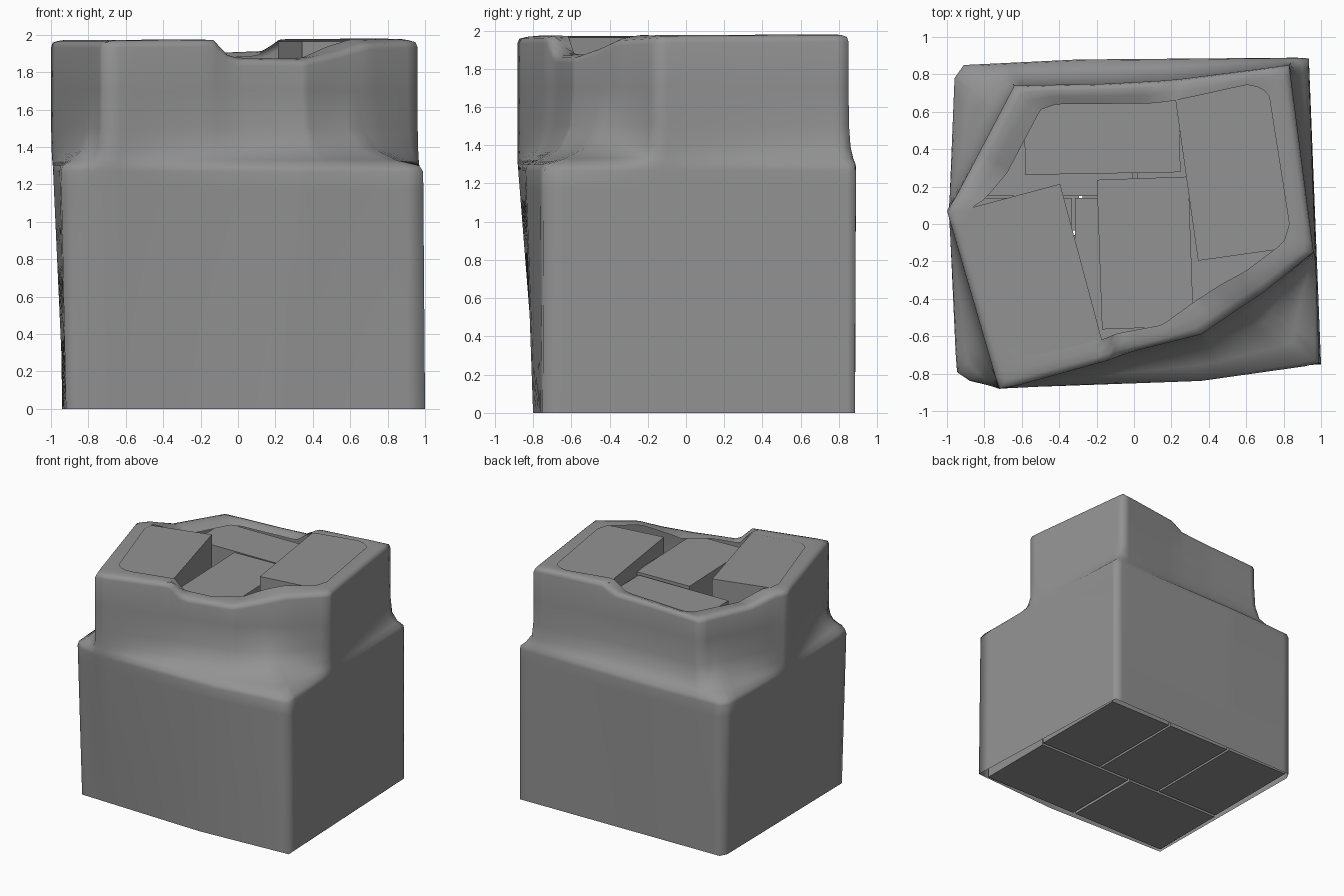
import bpy, bmesh, math
from mathutils import Vector, Matrix

if "Cube" in bpy.data.objects:
    bpy.data.objects.remove(bpy.data.objects["Cube"])

grey = bpy.data.materials.new("dark_grey")
grey.diffuse_color = (0.29, 0.29, 0.29, 1)
grey.use_nodes = True
grey.node_tree.nodes["Principled BSDF"].inputs["Base Color"].default_value = grey.diffuse_color


def mesh_object(name, bm):
    me = bpy.data.meshes.new(name)
    bm.normal_update()
    bm.to_mesh(me)
    bm.free()
    me.materials.append(grey)
    ob = bpy.data.objects.new(name, me)
    bpy.context.collection.objects.link(ob)
    return ob


def box(name, cx, cy, z0, z1, w, d, deg=0):
    bm = bmesh.new()
    bmesh.ops.create_cube(bm, size=1)
    bmesh.ops.scale(bm, vec=(w, d, z1 - z0), verts=bm.verts)
    bmesh.ops.rotate(bm, matrix=Matrix.Rotation(math.radians(deg), 3, 'Z'), verts=bm.verts)
    bmesh.ops.translate(bm, vec=(cx, cy, (z0 + z1) / 2), verts=bm.verts)
    return mesh_object(name, bm)


# two lower layers of cartons: three lengthwise, two crosswise, flipped on the second layer
for layer, (z0, z1, s, yl, yc) in enumerate([(0.0, 0.64, 1, .4, -.4), (0.65, 1.29, -1, -.295, .49)]):
    for i in range(3):
        box(f"carton_{layer}_long_{i}", s * (-0.59 + 0.61 * i), yl, z0, z1, 0.59, 0.87)
    for i in range(2):
        box(f"carton_{layer}_cross_{i}", -0.45 + 0.915 * i, yc, z0, z1, 0.89, 0.68)

# loose, twisted top layer
box("top_carton_left", -0.554, -0.294, 1.3, 1.963, 0.57, 0.90, 15)
box("top_carton_right", 0.555, 0.303, 1.3, 1.963, 0.56, 0.93, 8)
box("top_carton_centre", 0.06, -0.155, 1.3, 1.857, 0.49, 0.80, 2)
box("top_carton_back", -0.17, 0.465, 1.3, 1.848, 0.83, 0.39, 1)

# outlines of the stretch wrap: foot, shoulder, rim and inner lip
FOOT = [(-.92, -.77, 0), (.2, -.80, 0), (1, -.75, 0), (.935, .885, 0), (-.91, .85, 0), (-.94, .79, 0)]
SHOULDER = [(-.95, -.79, 1.3), (-.88, -.84, 1.3), (-.72, -.88, 1.3), (.36, -.84, 1.3), (.99, -.75, 1.3),
            (.935, .89, 1.3), (-.3, .88, 1.3), (-.91, .85, 1.3), (-.96, .78, 1.3), (-.99, .07, 1.3)]
RIM = [(-.72, -.89, 1.965), (-.14, -.73, 1.97), (-.06, -.70, 1.89), (0, -.68, 1.868), (.36, -.59, 1.865),
       (.55, -.46, 1.91), (.7, -.36, 1.955), (.96, -.15, 1.968), (.83, .85, 1.975), (.25, .775, 1.97),
       (.13, .765, 1.91), (-.15, .75, 1.9), (-.64, .74, 1.885), (-.85, .34, 1.9), (-.95, .15, 1.96),
       (-1, .07, 1.965)]
LIP = [(-.65, -.67, 1.966), (-.55, -.71, 1.966), (-.165, -.615, 1.966), (-.09, -.585, 1.875), (.15, -.54, 1.868),
       (.33, -.41, 1.868), (.47, -.32, 1.93), (.60, -.25, 1.972), (.8, -.1, 1.97), (.83, 0, 1.97),
       (.72, .7, 1.97), (.63, .75, 1.97), (.22, .66, 1.97), (.1, .645, 1.88), (-.42, .64, 1.86),
       (-.5, .61, 1.86), (-.68, .27, 1.86), (-.8, .13, 1.95), (-.86, .1, 1.966), (-.87, 0, 1.966)]


def hit(poly, a):
    """Point where a ray from the centre at angle a crosses the outline."""
    dx, dy = math.cos(a), math.sin(a)
    for p, q in zip(poly, poly[1:] + poly[:1]):
        p, q = Vector(p), Vector(q)
        sp, sq = dx * p.y - dy * p.x, dx * q.y - dy * q.x
        if sp <= 1e-9 and sq > 1e-9:
            m = p.lerp(q, sp / (sp - sq))
            if m.x * dx + m.y * dy > 0:
                return m
    raise ValueError("outline not hit")


# shared sampling angles: even steps plus every outline corner
angles = [2 * math.pi * i / 120 - math.pi for i in range(120)]
corners = [math.atan2(y, x) for poly in (FOOT, SHOULDER, RIM) for x, y, z in poly]
angles = [a for a in angles if all(abs(a - c) > 0.02 for c in corners)]
for c in corners:
    if all(abs(c - a) > 0.006 for a in angles):
        angles.append(c)
angles.sort()


def at(v, z):
    return Vector((v.x, v.y, z))


# stretch wrap lofted column by column
bm = bmesh.new()
columns = []
for a in angles:
    f, s, r, l = (hit(p, a) for p in (FOOT, SHOULDER, RIM, LIP))
    pts = [f.lerp(s, t) for t in (0, .33, .66, .9, .975)]
    pts += [at(s.lerp(r, t), z) for t, z in ((.05, 1.30), (.36, 1.33), (.72, 1.39), (.93, 1.50), (1, 1.7))]
    pts += [at(r, r.z - .035), at(r.lerp(l, .06), r.z - .008), at(r.lerp(l, .28), r.z + .002),
            at(r.lerp(l, .6), (r.z + l.z) / 2 + .007), at(l, l.z + .004)]
    columns.append([bm.verts.new(p) for p in pts])
for c, d in zip(columns, columns[1:] + columns[:1]):
    for i in range(len(c) - 1):
        bm.faces.new((c[i], d[i], d[i + 1], c[i + 1])).smooth = True
mesh_object("stretch_wrap", bm)
